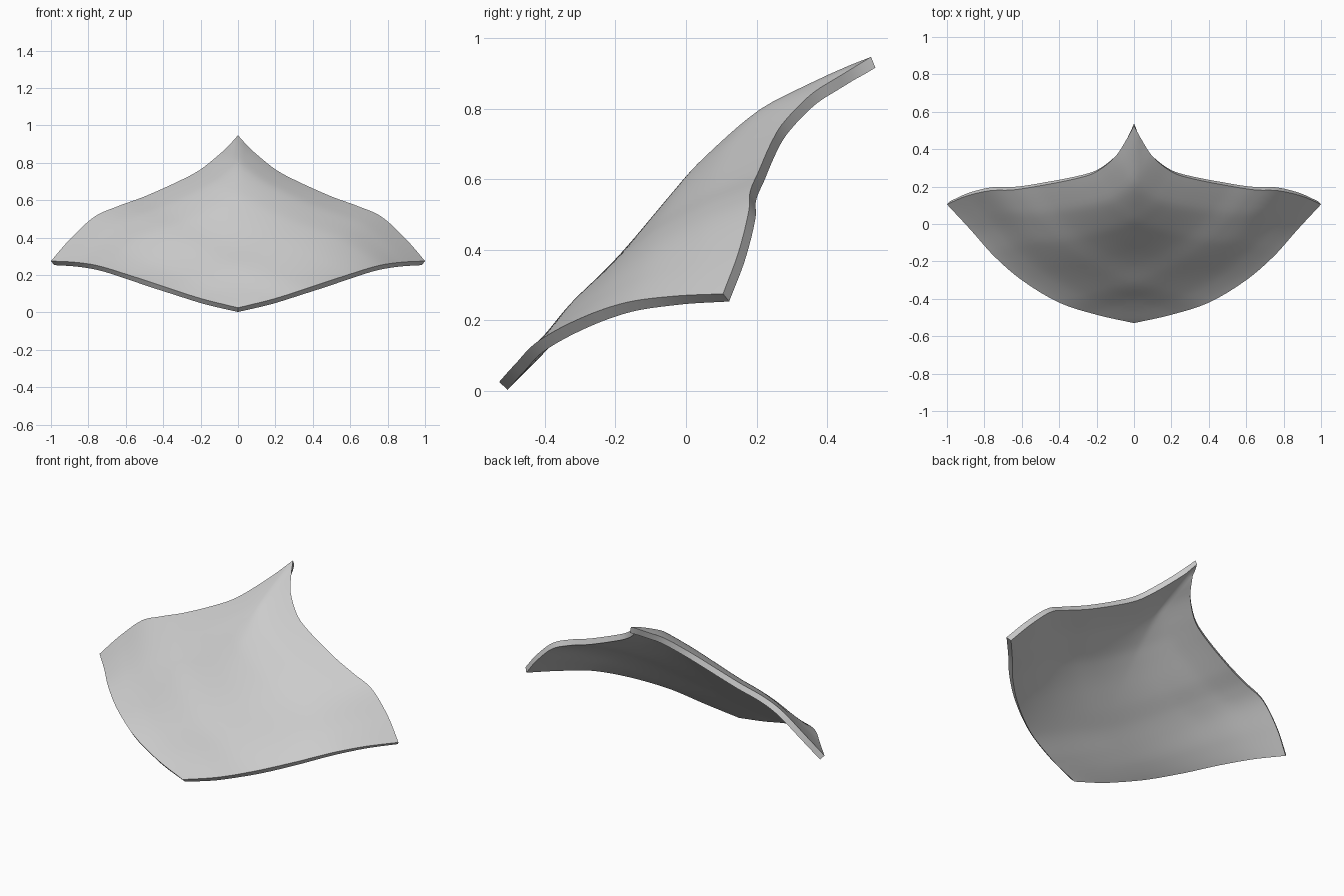
import bpy
import math
from mathutils import Vector

cube = bpy.data.objects.get("Cube")
if cube:
    bpy.data.objects.remove(cube, do_unlink=True)

# Key points of one half of each rim: (x, y, z)
BACK = [(0, .525, .947), (.05, .435, .892), (.1, .36, .845), (.2, .28, .765), (.3, .245, .71),
        (.5, .205, .62), (.65, .182, .565), (.77, .178, .51), (.9, .148, .39), (1, .105, .275)]
FRONT = [(0, -.53, .025), (.2, -.485, .075), (.4, -.42, .14), (.6, -.3, .205),
         (.75, -.17, .25), (.87, -.035, .268), (1, .105, .275)]


def rim(points, x):
    """Smooth rim point at x, mirrored for negative x."""
    t, i = abs(x), 0
    while i < len(points) - 2 and t > points[i + 1][0]:
        i += 1

    def slope(k):
        a, b = Vector(points[max(k - 1, 0)]), Vector(points[min(k + 1, len(points) - 1)])
        return (b - a) / (b[0] - a[0])

    p, q = Vector(points[i]), Vector(points[i + 1])
    h = q[0] - p[0]
    s = (t - p[0]) / h
    s2, s3 = s * s, s * s * s
    r = (p * (2 * s3 - 3 * s2 + 1) + q * (3 * s2 - 2 * s3)
         + slope(i) * h * (s3 - 2 * s2 + s) + slope(i + 1) * h * (s3 - s2))
    r.x = x
    return r


def surface(s, t):
    """Patch stretched between the four rims, from front tip to rear peak."""
    a, b = 1 - s, 1 - t
    p = (rim(FRONT, s) * b + rim(BACK, -a) * t + rim(FRONT, -t) * a + rim(BACK, b) * s
         - rim(FRONT, 0) * a * b - rim(FRONT, 1) * s * b
         - rim(FRONT, -1) * a * t - rim(BACK, 0) * s * t)
    # Slight sag in the front part, folded ridge below the peak
    p.z += 16 * s * a * t * b * (-.1 + .18 * ((s + t) / 2) ** 2)
    p.z += .9 * min(a, b) * math.exp(-5 * (a + b))
    return p


# Curved sheet
N = 60
verts = [surface(i / N, j / N) for i in range(N + 1) for j in range(N + 1)]
n = N + 1
faces = [(i * n + j, (i + 1) * n + j, (i + 1) * n + j + 1, i * n + j + 1)
         for i in range(N) for j in range(N)]
mesh = bpy.data.meshes.new("curved_shell")
mesh.from_pydata(verts, [], faces)
shell = bpy.data.objects.new("curved_shell", mesh)
bpy.context.collection.objects.link(shell)

# Plain grey material
grey = bpy.data.materials.new("light_grey")
grey.use_nodes = True
grey.diffuse_color = (.6, .6, .6, 1)
grey.node_tree.nodes["Principled BSDF"].inputs["Base Color"].default_value = (.6, .6, .6, 1)
mesh.materials.append(grey)

# Thickness below the sheet
bpy.context.view_layer.objects.active = shell
shell.select_set(True)
solid = shell.modifiers.new("thickness", 'SOLIDIFY')
solid.thickness = .033
solid.offset = -1
bpy.ops.object.modifier_apply(modifier=solid.name)
bpy.ops.object.shade_smooth_by_angle(angle=math.radians(28))
